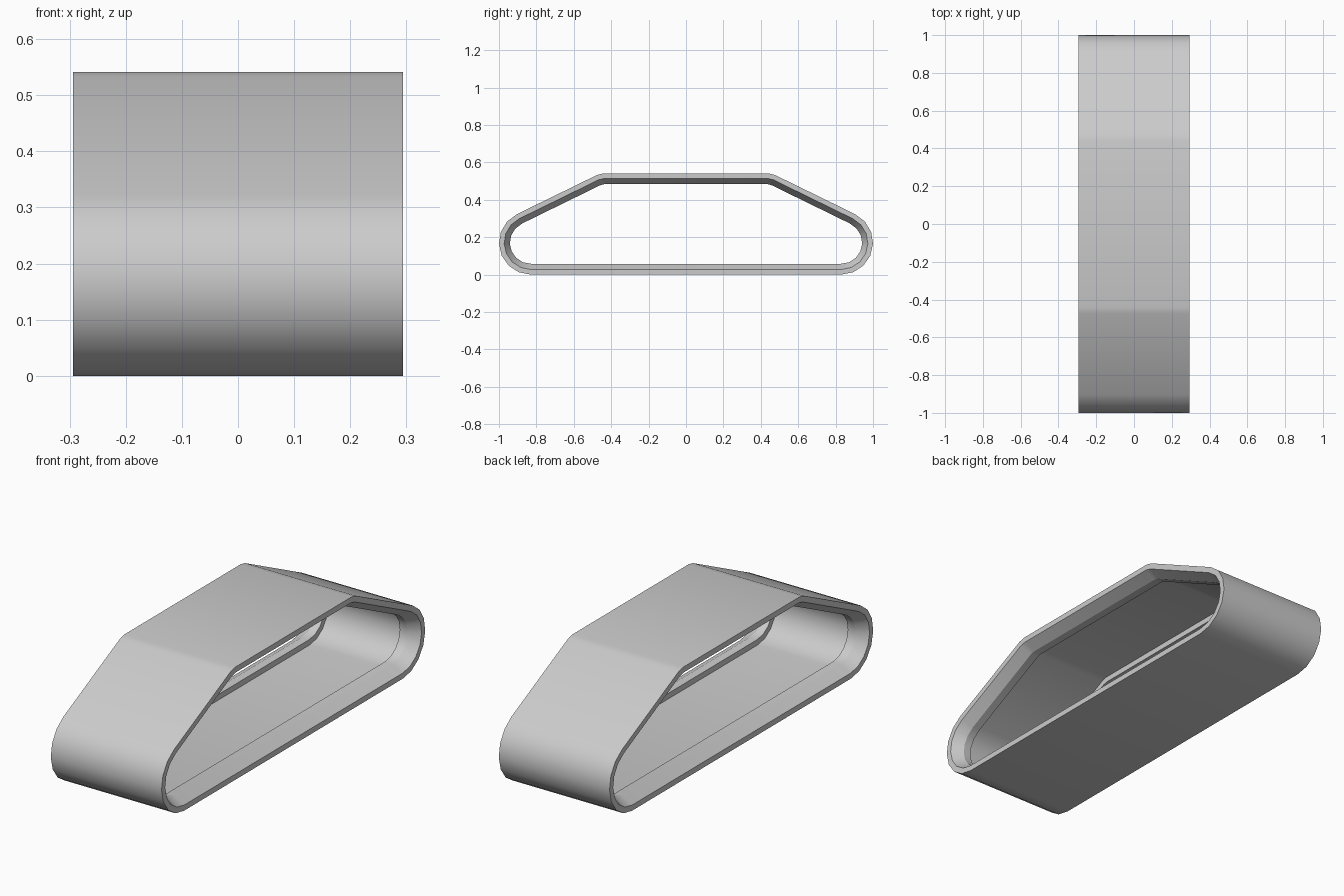
import bpy, bmesh, math
from mathutils import Vector

if "Cube" in bpy.data.objects:
    bpy.data.objects.remove(bpy.data.objects["Cube"])

# Outer side profile (y, z), right half from bottom to top, then mirrored
R, CY = 0.17, 0.83
half = []
for i in range(8):
    a = math.radians(-90 + 22 * i)
    half.append((CY + R * math.cos(a), R + R * math.sin(a)))
half += [(0.475, 0.533), (0.44, 0.541)]
profile = [Vector(p) for p in half + [(-y, z) for y, z in reversed(half)]]


def inset(points, d):
    """Offset a counter-clockwise loop inward with mitred corners."""
    out = []
    for i, p in enumerate(points):
        e1 = (p - points[i - 1]).normalized()
        e2 = (points[(i + 1) % len(points)] - p).normalized()
        n1, n2 = Vector((-e1.y, e1.x)), Vector((-e2.y, e2.x))
        out.append(p + (n1 + n2) * (d / (1 + n1.dot(n2))))
    return out


# Band cross-section (x, inset): rim, sloped lip, ridge, recessed inner wall
side = [(0.294, 0.0), (0.294, 0.027), (0.24, 0.057), (0.20, 0.057), (0.20, 0.03)]
section = side + [(-x, d) for x, d in reversed(side)]

bm = bmesh.new()
loops = [[bm.verts.new((x, p.x, p.y)) for p in inset(profile, d)] for x, d in section]
n = len(profile)
for k, a in enumerate(loops):
    b = loops[(k + 1) % len(loops)]
    for i in range(n):
        j = (i + 1) % n
        bm.faces.new((a[i], a[j], b[j], b[i]))
bmesh.ops.recalc_face_normals(bm, faces=bm.faces)
mesh = bpy.data.meshes.new("track_band")
bm.to_mesh(mesh)
bm.free()

# Track band object with smooth curved ends and crisp rims
band = bpy.data.objects.new("track_band", mesh)
bpy.context.collection.objects.link(band)
bpy.context.view_layer.objects.active = band
band.select_set(True)
bpy.ops.object.shade_smooth_by_angle(angle=math.radians(28))
